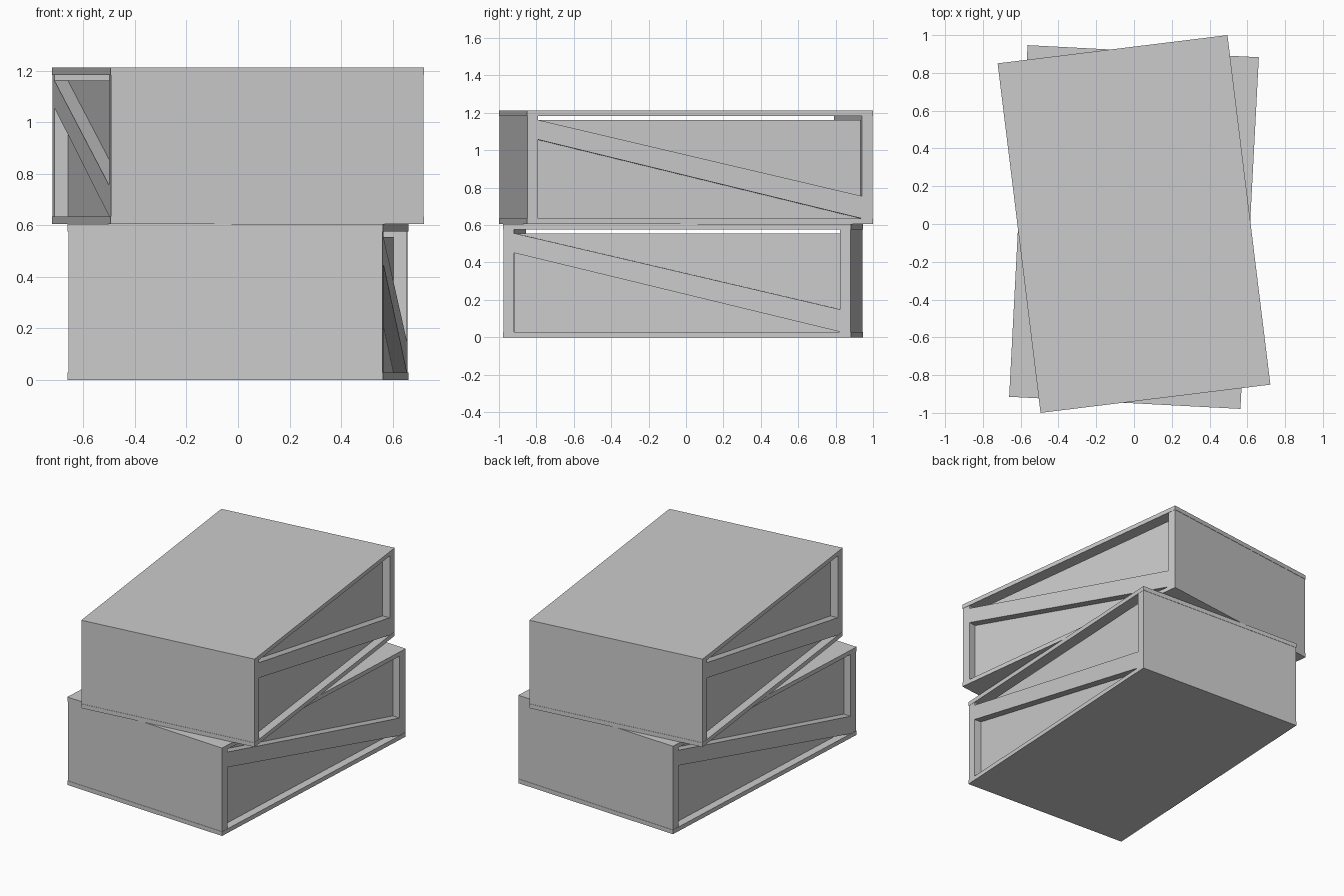
import bpy, bmesh
from math import radians
from mathutils import Matrix

if "Cube" in bpy.data.objects:
    bpy.data.objects.remove(bpy.data.objects["Cube"])

HW, HL, H = 0.613, 0.932, 0.606      # half width, half length, crate height
SLAB, POST, RECESS = 0.029, 0.06, 0.055
INSET = 0.002                        # boards sit just inside the slabs
PANEL_TOP = 0.556


def prism(name, profile, x0, x1, place):
    """Extrude a (y, z) profile from x0 to x1 and place it in the stack."""
    bm = bmesh.new()
    face = bm.faces.new([bm.verts.new((x0, y, z)) for y, z in profile])
    ext = bmesh.ops.extrude_face_region(bm, geom=[face])
    moved = [g for g in ext["geom"] if isinstance(g, bmesh.types.BMVert)]
    bmesh.ops.translate(bm, verts=moved, vec=(x1 - x0, 0, 0))
    bmesh.ops.recalc_face_normals(bm, faces=bm.faces)
    mesh = bpy.data.meshes.new(name)
    bm.to_mesh(mesh)
    bm.free()
    obj = bpy.data.objects.new(name, mesh)
    obj.matrix_world = place
    bpy.context.collection.objects.link(obj)


def board(name, x, y, z, place):
    prism(name, [(y[0], z[0]), (y[1], z[0]), (y[1], z[1]), (y[0], z[1])], x[0], x[1], place)


def crate(label, y, z, angle):
    base = Matrix.Translation((0, y, z)) @ Matrix.Rotation(radians(angle), 4, 'Z')
    # floor and lid
    board(label + "_floor", (-HW, HW), (-HL, HL), (0, SLAB), base)
    board(label + "_lid", (-HW, HW), (-HL, HL), (H - SLAB, H), base)
    # the two halves are the same, turned by 180 degrees
    for half, turn in (("front_right", 0), ("back_left", 180)):
        place = base @ Matrix.Rotation(radians(turn), 4, 'Z')
        w, yi = HW - INSET, HL - POST
        # full-width end board
        board(f"{label}_{half}_end_board", (-w, w), (-HL + INSET, -yi), (SLAB, H - SLAB), place)
        # recessed side panel, leaving a slot under the lid
        board(f"{label}_{half}_side_panel", (HW - RECESS - 0.03, HW - RECESS),
              (-yi, yi), (SLAB, PANEL_TOP), place)
        # diagonal brace
        prism(f"{label}_{half}_brace",
              [(-yi, PANEL_TOP), (-yi, PANEL_TOP - 0.105), (yi, SLAB), (yi, SLAB + 0.12)],
              HW - RECESS, w, place)


crate("lower_crate", -0.016, 0, -3)
crate("upper_crate", 0, H, 7)
